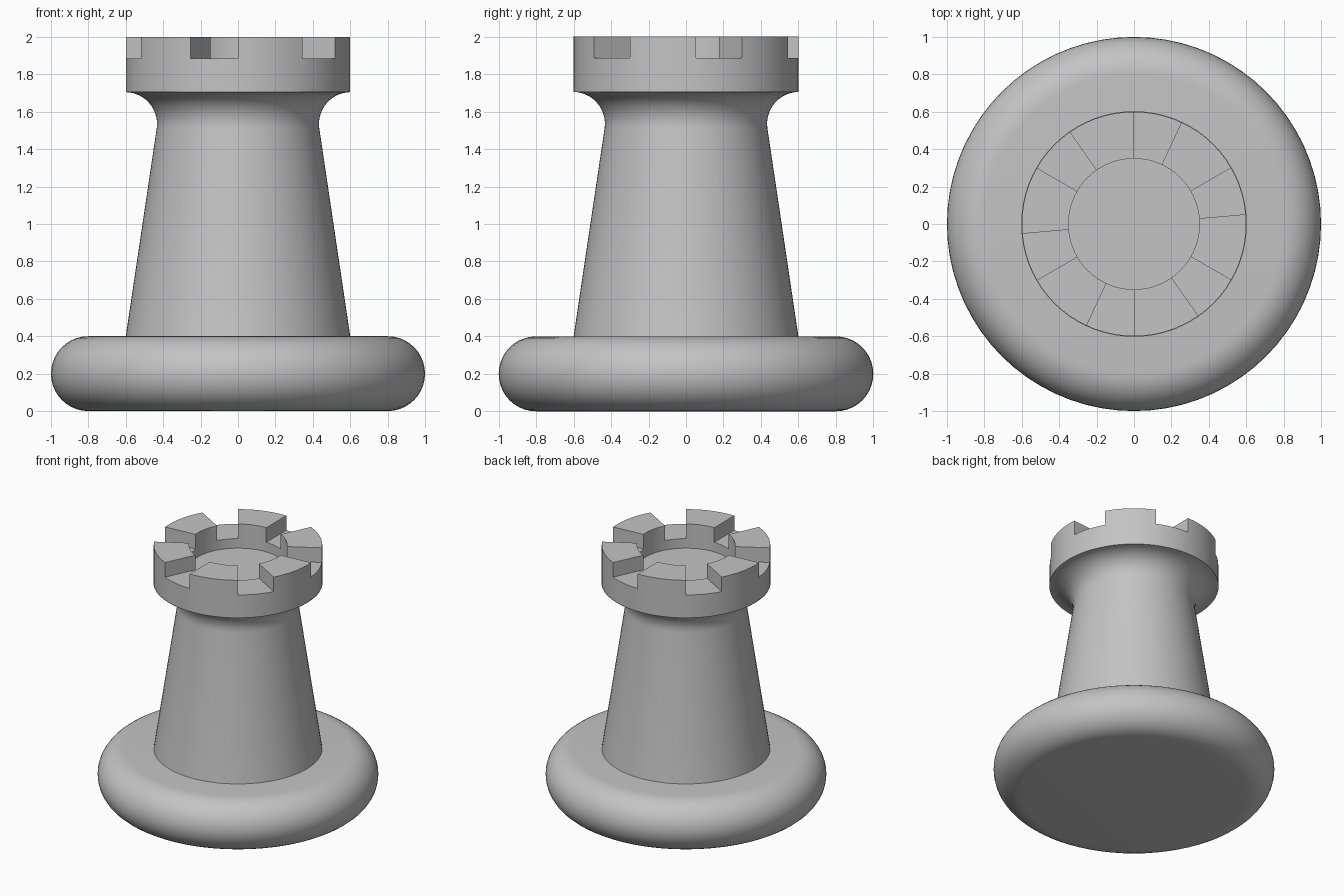
import bpy, bmesh
from math import sin, cos, radians, degrees, atan2

if "Cube" in bpy.data.objects:
    bpy.data.objects.remove(bpy.data.objects["Cube"], do_unlink=True)

SEGMENTS = 72  # five degrees each, so the battlement edges fall on segments

grey = bpy.data.materials.new("light_grey")
grey.use_nodes = True
colour = (0.55, 0.55, 0.55, 1)
grey.diffuse_color = colour
grey.node_tree.nodes["Principled BSDF"].inputs["Base Color"].default_value = colour


def arc(cx, cz, radius, start, end, steps):
    """Profile points along a circular arc, angles in degrees."""
    angles = [radians(start + (end - start) * i / steps) for i in range(steps + 1)]
    return [(cx + radius * cos(a), cz + radius * sin(a)) for a in angles]


def lathe(profile, capped=True):
    """Revolve (radius, height) points about the z axis."""
    bm = bmesh.new()
    turns = [radians(360 * i / SEGMENTS) for i in range(SEGMENTS)]
    rings = [[bm.verts.new((r * cos(t), r * sin(t), z)) for t in turns]
             for r, z in profile]
    for low, high in zip(rings, rings[1:]):
        for i in range(SEGMENTS):
            j = (i + 1) % SEGMENTS
            bm.faces.new((low[i], low[j], high[j], high[i]))
    if capped:
        bm.faces.new(rings[0][::-1])
        bm.faces.new(rings[-1])
    bm.normal_update()
    return bm


def finish(bm, name):
    mesh = bpy.data.meshes.new(name)
    bm.to_mesh(mesh)
    bm.free()
    mesh.materials.append(grey)
    obj = bpy.data.objects.new(name, mesh)
    bpy.context.collection.objects.link(obj)
    bpy.ops.object.select_all(action='DESELECT')
    obj.select_set(True)
    bpy.context.view_layer.objects.active = obj
    bpy.ops.object.shade_smooth_by_angle(angle=radians(30))


# Round-edged foot
finish(lathe(arc(0.8, 0.2, 0.2, -90, 90, 20)), "base")

# Tapered neck flaring out under the crown
NECK_TOP = 1.705
flare = arc(0.603, NECK_TOP - 0.17, 0.17, 188, 90, 14)
finish(lathe([(0.6, 0.4)] + flare, capped=False), "neck")

# Crown with a round recess; the rim between the battlements is the low level
RIM, FLOOR, TOP = 1.885, 1.81, 2.0
crown = lathe([(0.6, NECK_TOP), (0.6, RIM), (0.35, RIM), (0.35, FLOOR)])


def is_battlement(face):
    c = face.calc_center_median()
    turn = (degrees(atan2(c.y, c.x)) - 5) % 60  # gaps span 25 of every 60 degrees
    return abs(c.z - RIM) < 0.001 and turn > 25


raised = [f for f in crown.faces if is_battlement(f)]
result = bmesh.ops.extrude_face_region(crown, geom=raised)
moved = [v for v in result["geom"] if isinstance(v, bmesh.types.BMVert)]
bmesh.ops.translate(crown, vec=(0, 0, TOP - RIM), verts=moved)
bmesh.ops.delete(crown, geom=[f for f in raised if f.is_valid], context='FACES_ONLY')
bmesh.ops.recalc_face_normals(crown, faces=crown.faces)
finish(crown, "crown")
